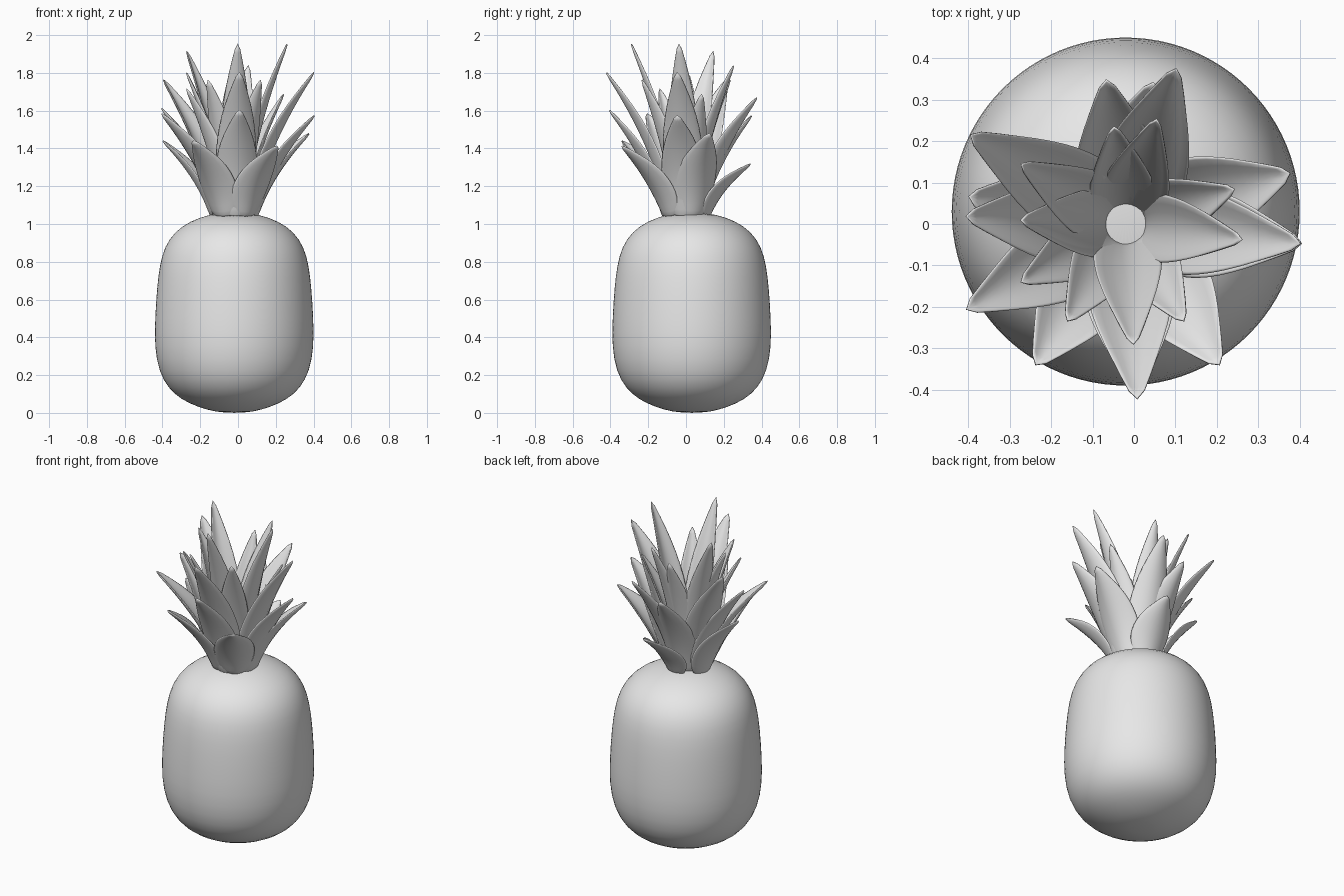
import bpy, bmesh, math
from mathutils import Vector

old = bpy.data.objects.get("Cube")
if old:
    bpy.data.objects.remove(old, do_unlink=True)

grey = bpy.data.materials.new("plain_grey")
grey.use_nodes = True
grey.diffuse_color = (0.8, 0.8, 0.8, 1)
grey.node_tree.nodes["Principled BSDF"].inputs["Base Color"].default_value = (0.8, 0.8, 0.8, 1)


def make_object(name, bm):
    bmesh.ops.remove_doubles(bm, verts=bm.verts, dist=0.0005)
    bmesh.ops.recalc_face_normals(bm, faces=bm.faces)
    mesh = bpy.data.meshes.new(name)
    bm.to_mesh(mesh)
    bm.free()
    mesh.materials.append(grey)
    for poly in mesh.polygons:
        poly.use_smooth = True
    obj = bpy.data.objects.new(name, mesh)
    bpy.context.collection.objects.link(obj)
    return obj


def add_subsurf(obj, levels):
    mod = obj.modifiers.new("smooth", "SUBSURF")
    mod.levels = mod.render_levels = levels


# Fruit body: a rounded barrel turned around the z axis
profile = [(0, 0), (0.1, 0.005), (0.19, 0.03), (0.28, 0.07), (0.35, 0.13), (0.4, 0.22),
           (0.423, 0.35), (0.42, 0.5), (0.41, 0.66), (0.396, 0.78), (0.37, 0.88),
           (0.315, 0.96), (0.235, 1.015), (0.13, 1.052), (0, 1.062)]
bm = bmesh.new()
verts = [bm.verts.new((r, 0, z)) for r, z in profile]
edges = [bm.edges.new(pair) for pair in zip(verts, verts[1:])]
bmesh.ops.spin(bm, geom=verts + edges, cent=(0, 0, 0), axis=(0, 0, 1),
               angle=math.tau, steps=48)
body = make_object("fruit_body", bm)
body.location = (-0.02, 0.03, 0)
add_subsurf(body, 1)


# Crown leaves: cupped blades that rise from the top and flare outward
WIDTHS = [0.6, 0.85, 1, 1, 0.9, 0.68, 0.34, 0.0]
CENTRE = Vector((-0.02, 0, 0))


def make_leaf(name, tip, base_radius, width):
    reach = Vector((tip[0], tip[1], 0)) - CENTRE
    tip_radius = reach.length
    out = reach.normalized()
    side = Vector((-out.y, out.x, 0))
    base_z = 1.035
    rise = tip[2] - base_z
    spread = tip_radius - base_radius
    bm = bmesh.new()
    rows = []
    for i, w in enumerate(WIDTHS):
        t = i / (len(WIDTHS) - 1)
        r = base_radius + spread * (0.5 * t + 0.5 * t * t)
        point = CENTRE + out * r + Vector((0, 0, base_z + rise * t))
        slope = Vector((spread * (0.5 + t), rise)).normalized()
        inward = Vector((0, 0, slope.x)) - out * slope.y
        half = width * w / 2
        rows.append([bm.verts.new(point + side * half * u + inward * half * 0.45 * u * u)
                     for u in (-1, -0.5, 0, 0.5, 1)])
    for a, b in zip(rows, rows[1:]):
        for k in range(4):
            bm.faces.new((a[k], a[k + 1], b[k + 1], b[k]))
    leaf = make_object(name, bm)
    solid = leaf.modifiers.new("thickness", "SOLIDIFY")
    solid.thickness = 0.01
    solid.offset = 0
    add_subsurf(leaf, 1)


# Each tier: base radius, blade width, tip positions
tiers = {
    "inner_leaf": (0.05, 0.17, [
        (0, -0.31, 2.0), (0.28, -0.04, 2.0), (-0.29, 0.155, 1.96),
        (0.06, 0.27, 1.88), (-0.05, 0.25, 1.8), (-0.29, 0.01, 1.84),
        (-0.17, -0.25, 1.8), (0.13, -0.25, 1.8), (0.26, 0.09, 1.72),
        (-0.29, -0.15, 1.75)]),
    "middle_leaf": (0.09, 0.22, [
        (0.01, -0.45, 1.84), (0.43, -0.05, 1.84), (-0.42, 0.23, 1.8),
        (0.11, 0.4, 1.7), (-0.43, 0.02, 1.64), (-0.43, -0.22, 1.61),
        (-0.07, 0.37, 1.6)]),
    "outer_leaf": (0.125, 0.23, [
        (0.01, -0.43, 1.63), (0.43, -0.05, 1.6), (0.4, 0.13, 1.5),
        (0.22, -0.36, 1.43), (-0.25, -0.36, 1.46), (-0.42, 0.07, 1.46),
        (0.05, 0.36, 1.33)]),
}
for name, (base_radius, width, tips) in tiers.items():
    for n, tip in enumerate(tips, 1):
        make_leaf(f"{name}_{n}", tip, base_radius, width)
